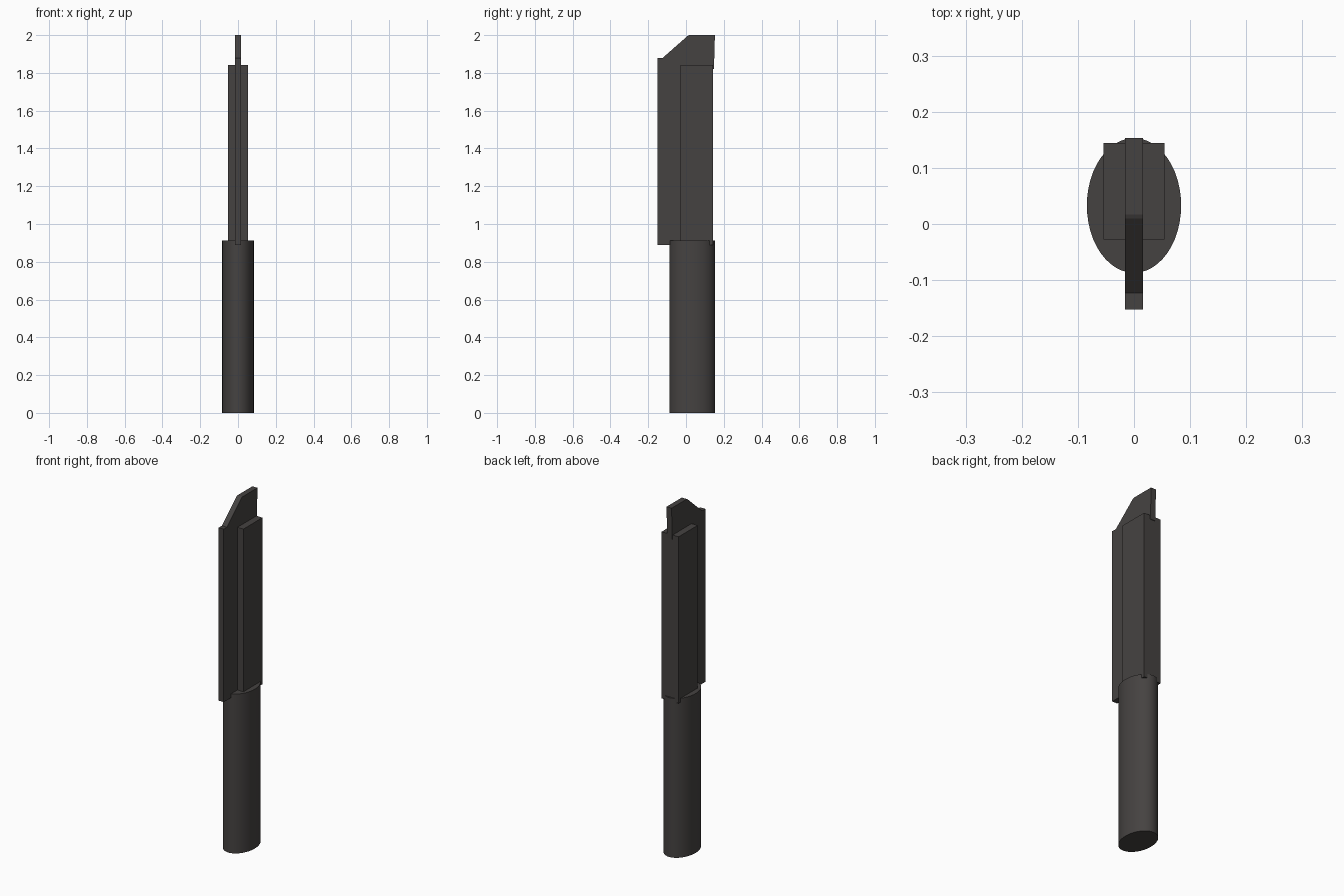
import bpy
import bmesh
import math

cube = bpy.data.objects.get("Cube")
if cube:
    bpy.data.objects.remove(cube, do_unlink=True)

# One dark warm grey for every part
grey = bpy.data.materials.new("dark_warm_grey")
colour = (0.060, 0.055, 0.053, 1.0)
grey.diffuse_color = colour
grey.use_nodes = True
grey.node_tree.nodes["Principled BSDF"].inputs["Base Color"].default_value = colour


def extrude_side_profile(name, profile, half_width):
    """Extrude a (y, z) outline evenly to both sides of x = 0."""
    bm = bmesh.new()
    face = bm.faces.new([bm.verts.new((-half_width, y, z)) for y, z in profile])
    grown = bmesh.ops.extrude_face_region(bm, geom=[face])["geom"]
    verts = [v for v in grown if isinstance(v, bmesh.types.BMVert)]
    bmesh.ops.translate(bm, verts=verts, vec=(2 * half_width, 0, 0))
    bmesh.ops.recalc_face_normals(bm, faces=bm.faces)
    mesh = bpy.data.meshes.new(name)
    bm.to_mesh(mesh)
    bm.free()
    mesh.materials.append(grey)
    obj = bpy.data.objects.new(name, mesh)
    bpy.context.collection.objects.link(obj)
    return obj


# Oval handle
handle_top = 0.912
bpy.ops.mesh.primitive_cylinder_add(vertices=48, radius=1, depth=handle_top,
                                    location=(0, 0.033, handle_top / 2))
handle = bpy.context.object
handle.name = "handle"
handle.scale = (0.084, 0.12, 1)
bpy.ops.object.transform_apply(location=False, rotation=False, scale=True)
handle.data.materials.append(grey)
bpy.ops.object.shade_smooth_by_angle(angle=math.radians(30))

# Thick spine block that holds the blade
extrude_side_profile("spine_block", [
    (-0.028, 0.89), (0.144, 0.89), (0.144, 1.843), (-0.028, 1.843)], 0.054)

# Thin blade with a slanted tip and a small heel over the spine block
extrude_side_profile("blade", [
    (-0.152, 0.89), (0.13, 0.89), (0.13, 1.82), (0.148, 1.82), (0.153, 2.0),
    (0.017, 2.0), (0.010, 1.997), (-0.123, 1.88), (-0.152, 1.88)], 0.016)
